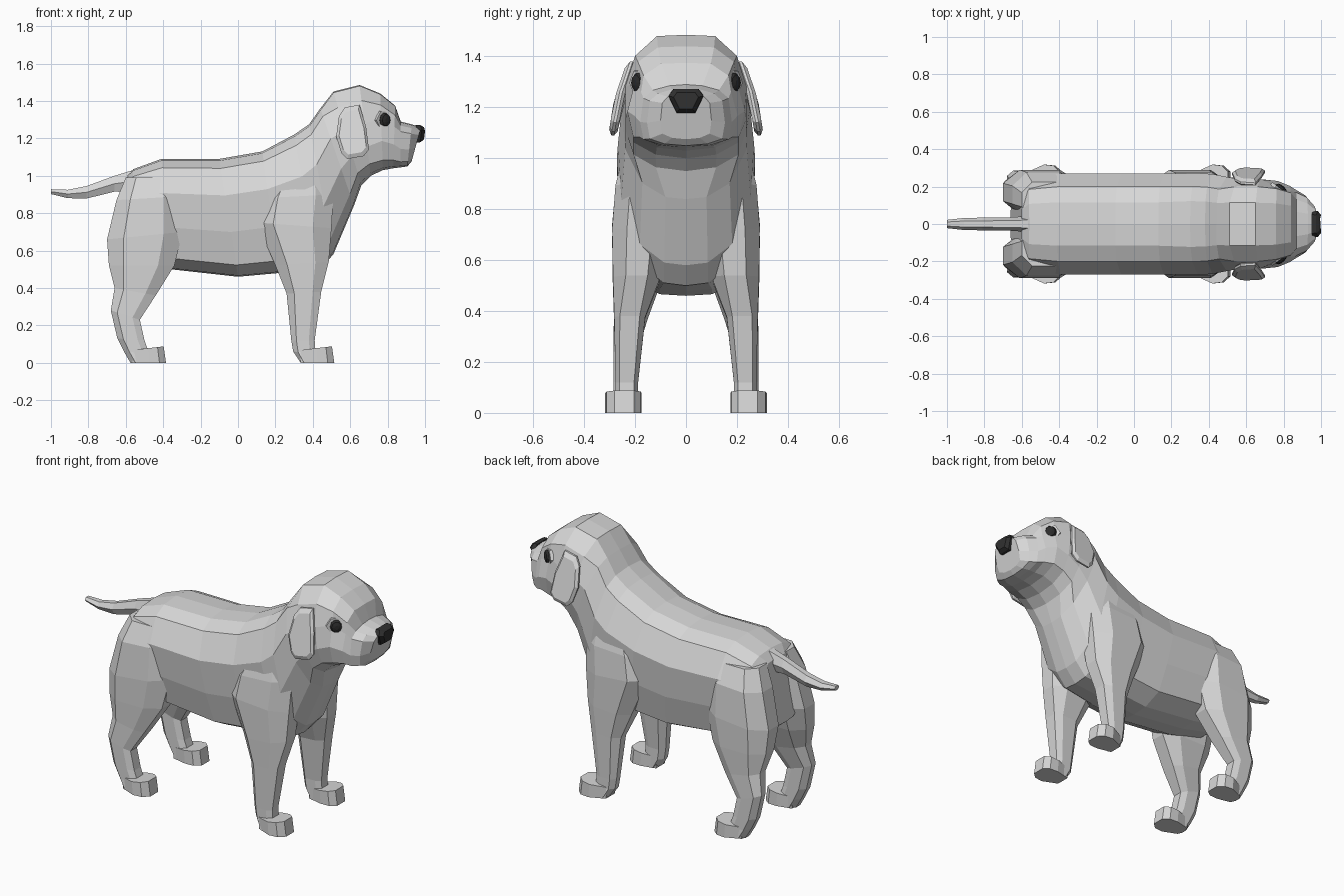
import bpy, bmesh, math
from mathutils import Vector


def material(name, v):
    m = bpy.data.materials.new(name)
    m.diffuse_color = (v, v, v, 1)
    return m


COAT = material("pale grey coat", 0.68)
DARK = material("dark nose", 0.03)
EYE = material("black eye", 0.025)


def finish(name, bm, mat, mirrored=False):
    bmesh.ops.recalc_face_normals(bm, faces=bm.faces)
    me = bpy.data.meshes.new(name)
    bm.to_mesh(me)
    bm.free()
    me.materials.append(mat)
    ob = bpy.data.objects.new(name, me)
    bpy.context.collection.objects.link(ob)
    if mirrored:
        mod = ob.modifiers.new("other side", 'MIRROR')
        mod.use_axis = (False, True, False)
        mod.use_mirror_merge = False
    return ob


def loft(name, rings, mat, mirrored=False):
    """Skin a list of point rings and cap both ends."""
    bm = bmesh.new()
    vs = [[bm.verts.new(p) for p in r] for r in rings]
    n = len(vs[0])
    for a, b in zip(vs, vs[1:]):
        for i in range(n):
            j = (i + 1) % n
            bm.faces.new((a[i], a[j], b[j], b[i]))
    bm.faces.new(vs[0])
    bm.faces.new(vs[-1])
    return finish(name, bm, mat, mirrored)


# Half cross-section, top to bottom: (fraction of height, fraction of width)
TORSO = [(0, 0), (.015, .43), (.08, .74), (.31, 1), (.62, .93), (.9, .78), (.99, .38), (1, 0)]
CHEST = [(0, 0), (.015, .45), (.08, .74), (.31, 1), (.62, .95), (.88, .68), (.985, .32), (1, 0)]
HEAD = [(0, 0), (.01, .48), (.17, .84), (.42, 1), (.68, 1), (.87, .87), (.97, .5), (1, 0)]
FACE = [(0, 0), (.01, .48), (.15, .82), (.34, .87), (.62, 1), (.87, .9), (.97, .5), (1, 0)]
MUZZLE = [(0, 0), (.02, .36), (.09, .72), (.22, .93), (.6, 1), (.88, .93), (.97, .55), (1, 0)]


def section(xt, zt, xb, zb, w, prof):
    half = [(xt + (xb - xt) * t, w * f, zt + (zb - zt) * t) for t, f in prof]
    return half + [(x, -y, z) for x, y, z in half[-2:0:-1]]


# Body, neck and head as one skin: top x, z, bottom x, z, half width
body = [
    (-.60, .99, -.66, .62, .18, TORSO),
    (-.56, 1.035, -.57, .55, .25, TORSO),
    (-.41, 1.09, -.36, .50, .27, TORSO),
    (-.10, 1.09, 0, .46, .27, TORSO),
    (.13, 1.13, .22, .48, .27, TORSO),
    (.30, 1.22, .44, .50, .272, CHEST),
    (.38, 1.275, .51, .58, .267, CHEST),
    (.44, 1.36, .62, .84, .252, CHEST),
    (.51, 1.45, .66, .95, .237, HEAD),
    (.65, 1.485, .71, 1.0, .238, HEAD),
    (.76, 1.44, .775, 1.03, .23, FACE),
    (.84, 1.375, .83, 1.04, .203, FACE),
    (.87, 1.29, .87, 1.045, .18, MUZZLE),
    (.93, 1.275, .905, 1.05, .153, MUZZLE),
    (.978, 1.258, .928, 1.075, .10, MUZZLE),
]
loft("body_and_head", [section(*b) for b in body], COAT)


# Legs: each ring is back (x, z), front (x, z), inner y, outer y
def leg_ring(xa, za, xb, zb, yi, yo):
    c = .27 if za > .45 else .18
    ring = []
    for u, v in [(0, .3), (0, .7), (.22, 1), (.75, 1), (1, 1 - c), (1, c), (.75, 0), (.22, 0)]:
        ring.append((xa + (xb - xa) * u, yi + (yo - yi) * v, za + (zb - za) * u))
    return ring


loft("front_leg", [leg_ring(*r) for r in [
    (.22, 1.02, .47, 1.05, .05, .24),
    (.13, .88, .51, .90, .06, .277),
    (.10, .75, .50, .72, .075, .29),
    (.20, .52, .485, .54, .10, .287),
    (.26, .37, .445, .38, .16, .282),
    (.285, .12, .41, .12, .188, .277),
    (.295, .06, .415, .05, .188, .277),
    (.335, .0, .42, .0, .188, .29)]], COAT, True)

loft("hind_leg", [leg_ring(*r) for r in [
    (-.60, .99, -.35, .99, .035, .225),
    (-.65, .87, -.31, .89, .035, .276),
    (-.70, .66, -.295, .70, .05, .29),
    (-.69, .52, -.34, .52, .095, .288),
    (-.66, .40, -.44, .36, .15, .283),
    (-.68, .28, -.525, .23, .19, .285),
    (-.645, .13, -.50, .12, .19, .285),
    (-.61, .06, -.475, .05, .19, .285),
    (-.575, .0, -.45, .0, .19, .29)]], COAT, True)


# Paws: short blocks widening forward
def paw(name, x):
    plan = [(0, .195), (0, .28), (.09, .318), (.145, .312), (.18, .28),
            (.18, .205), (.145, .178), (.09, .175)]
    low = [(x + px, y, 0) for px, y in plan]
    high = [(x + px * .93, y, .068 + px * .11) for px, y in plan]
    loft(name, [low, high], COAT, True)


paw("front_paw", .335)
paw("hind_paw", -.565)

# Tail: x, z bottom, z top, half width
tail = [(-.53, .91, 1.04, .045), (-.66, .915, 1.0, .036), (-.81, .878, .945, .034),
        (-.91, .88, .925, .032), (-1.0, .902, .928, .022)]
loft("tail", [[(x, w * math.cos(k * math.pi / 3), (a + b) / 2 + (b - a) / 2 * math.sin(k * math.pi / 3) / .87)
               for k in range(6)] for x, a, b, w in tail], COAT)

# Ears: drooping flap with a bevelled outer rim
flap = [(.54, 1.32), (.57, 1.365), (.65, 1.38), (.685, 1.26), (.70, 1.14),
        (.672, 1.105), (.585, 1.09), (.553, 1.12), (.525, 1.21)]


def ear_ring(scale, dy):
    ring = []
    for x, z in flap:
        x, z = .615 + (x - .615) * scale, 1.23 + (z - 1.23) * scale
        ring.append((x, .263 + dy - (z - 1.23) * (.34 if z > 1.23 else .16), z))
    return ring


loft("ear", [ear_ring(.88, -.015), ear_ring(1, -.003), ear_ring(1, .008), ear_ring(.83, .02)], COAT, True)


# Eyes with a six-sided lid around each
def disc_ring(r, d, n, sx=1.0):
    out = Vector((.63, .777, 0))
    side = Vector((.777, -.63, 0))
    c = Vector((.782, .184, 1.297)) + out * d
    return [c + side * (r * sx * math.cos(math.tau * k / n)) + Vector((0, 0, r * math.sin(math.tau * k / n)))
            for k in range(n)]


loft("eyelid", [disc_ring(.062, -.03, 6, 1), disc_ring(.053, .004, 6, 1.08)], COAT, True)
loft("eye", [disc_ring(.037, -.01, 10, .9), disc_ring(.04, .006, 10, .9),
             disc_ring(.031, .018, 10, .9), disc_ring(.012, .024, 10, .9)], EYE, True)

# Nose: six-sided wedge on the muzzle tip, leaning back towards the bottom
nose = [(-.05, 1.272), (.05, 1.272), (.07, 1.245), (.037, 1.178), (-.037, 1.178), (-.07, 1.245)]
loft("nose", [[(x - abs(z - 1.225) * lean, y * s, 1.23 + (z - 1.23) * s) for y, z in nose]
              for x, s, lean in [(.955, 1, .1), (.99, .98, .35), (1.004, .7, .2)]], DARK)
